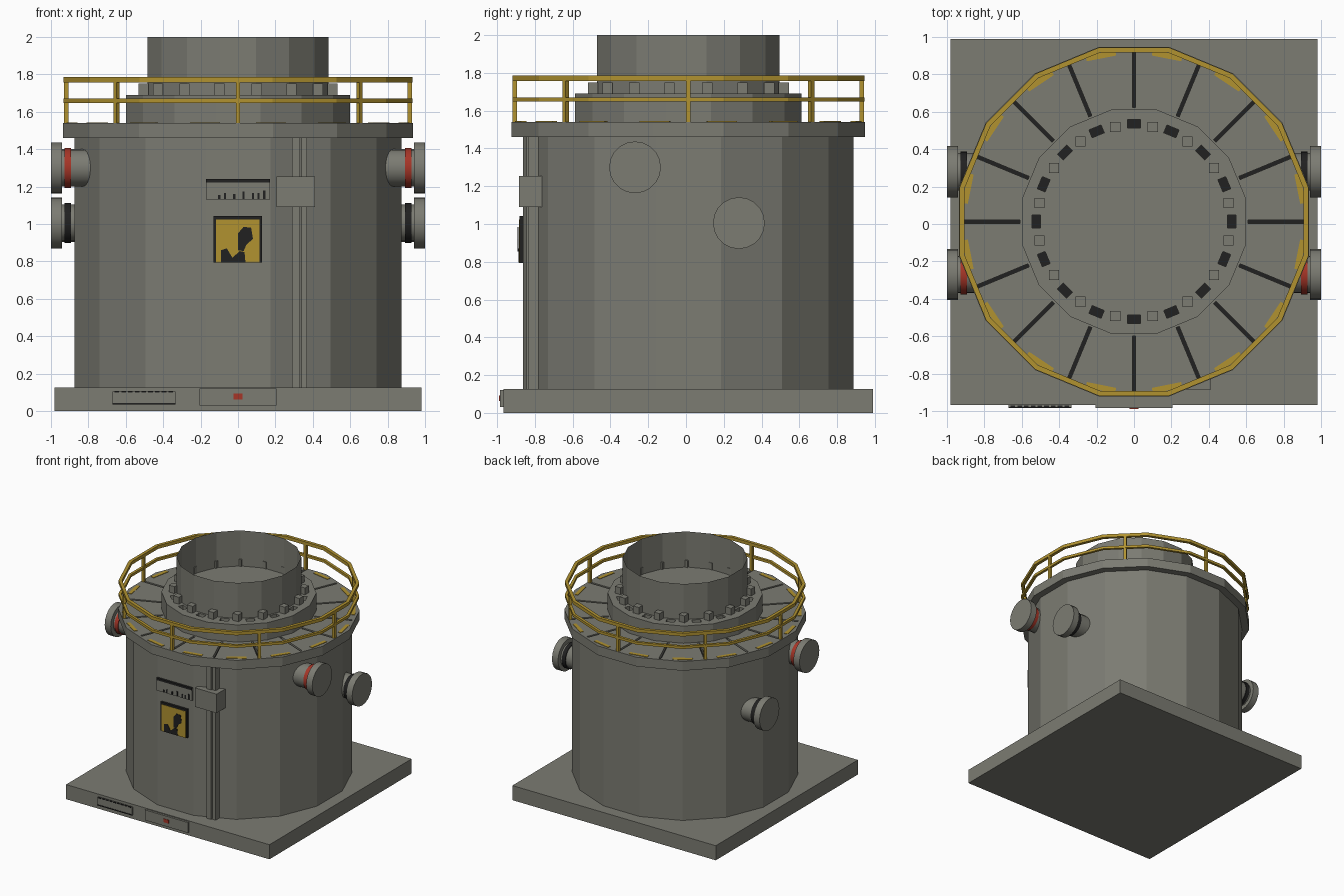
import bpy, bmesh, math
from mathutils import Matrix, Vector

if "Cube" in bpy.data.objects:
    bpy.data.objects.remove(bpy.data.objects["Cube"], do_unlink=True)

CY = 0.0125                     # drum axis sits slightly behind the origin
SIDES = 16
STEP = math.tau / SIDES


def material(name, rgb):
    m = bpy.data.materials.new(name)
    m.use_nodes = True
    m.diffuse_color = (*rgb, 1)
    m.node_tree.nodes["Principled BSDF"].inputs["Base Color"].default_value = (*rgb, 1)
    return m


GREY = material("weathered grey", (0.2, 0.2, 0.17))
YELLOW = material("safety yellow", (0.44, 0.29, 0.03))
RED = material("signal red", (0.38, 0.035, 0.02))
BLACK = material("soft black", (0.015, 0.015, 0.015))


def finish(name, bm, *mats):
    bmesh.ops.recalc_face_normals(bm, faces=bm.faces)
    me = bpy.data.meshes.new(name)
    bm.to_mesh(me)
    bm.free()
    for m in mats:
        me.materials.append(m)
    ob = bpy.data.objects.new(name, me)
    bpy.context.collection.objects.link(ob)
    return ob


def add_box(bm, x, y, z, turn=None):
    """Box from three (min, max) ranges, optionally turned by a matrix."""
    size = [b - a for a, b in (x, y, z)]
    mid = Vector([(a + b) / 2 for a, b in (x, y, z)])
    mat = Matrix.Translation(mid) @ Matrix.Diagonal((*size, 1))
    if turn:
        mat = turn @ mat
    return bmesh.ops.create_cube(bm, size=1, matrix=mat)["verts"]


def box(name, x, y, z, mat):
    bm = bmesh.new()
    add_box(bm, x, y, z)
    return finish(name, bm, mat)


def around(angle):
    return Matrix.Translation((0, CY, 0)) @ Matrix.Rotation(angle, 4, 'Z')


def lathe(name, profile, mat, closed=False):
    """Sixteen-sided surface from (apothem, z) points, a flat facing the front."""
    bm = bmesh.new()
    rows = []
    for r, z in profile:
        c = r / math.cos(STEP / 2)
        rows.append([bm.verts.new((c * math.cos((i + .5) * STEP),
                                   CY + c * math.sin((i + .5) * STEP), z))
                     for i in range(SIDES)])
    pairs = list(zip(rows, rows[1:] + rows[:1])) if closed == "ring" else list(zip(rows, rows[1:]))
    for a, b in pairs:
        for i in range(SIDES):
            j = (i + 1) % SIDES
            bm.faces.new((a[i], a[j], b[j], b[i]))
    if closed == "caps":
        bm.faces.new(rows[0])
        bm.faces.new(rows[-1])
    return finish(name, bm, mat)


def prism(name, r, z0, z1):
    return lathe(name, [(r, z0), (r, z1)], GREY, "caps")


def cut_slots(target, r, width, z, depth):
    """Sink a ring of narrow dark-bottomed slots into the top of a part."""
    bm = bmesh.new()
    for i in range(SIDES):
        add_box(bm, r, (-width / 2, width / 2), (z - depth, z + depth), around(i * STEP))
    for f in bm.faces:
        f.material_index = int(f.calc_center_median().z < z - depth * .9)
    cutter = finish("slot_cutter", bm, GREY, BLACK)
    cutter.hide_render = True
    target.data.materials.append(BLACK)
    mod = target.modifiers.new("slots", 'BOOLEAN')
    mod.operation = 'DIFFERENCE'
    mod.solver = 'EXACT'
    mod.object = cutter
    bpy.context.view_layer.objects.active = target
    bpy.ops.object.modifier_apply(modifier=mod.name)
    bpy.data.objects.remove(cutter, do_unlink=True)


# Main body
box("base_plate", (-.98, .98), (-.967, .99), (0, .127), GREY)
prism("drum", .875, .127, 1.46)
deck = prism("deck", .935, 1.46, 1.54)
cut_slots(deck, (.61, .915), .018, 1.54, .03)
collar = prism("collar", .6, 1.54, 1.69)
cut_slots(collar, (.5, .545), .07, 1.69, .05)
lathe("open_neck", [(.483, 1.69), (.483, 2.0)], GREY)

# Square bolts round the neck
bm = bmesh.new()
for i in range(SIDES):
    a = (i + .5) * STEP
    x, y = .515 * math.cos(a), CY + .515 * math.sin(a)
    add_box(bm, (x - .027, x + .027), (y - .027, y + .027), (1.69, 1.75))
finish("collar_bolts", bm, GREY)

# Railing
for name, z0, z1, inner in (("top_rail", 1.757, 1.785, .905), ("middle_rail", 1.648, 1.67, .91)):
    lathe(name, [(.932, z0), (.932, z1), (inner, z1), (inner, z0)], YELLOW, "ring")
bm = bmesh.new()
for i in range(8):
    add_box(bm, (.907, .931), (-.012, .012), (1.54, 1.765), around(i * math.tau / 8))
finish("rail_posts", bm, YELLOW)
bm = bmesh.new()
for i in range(SIDES):
    add_box(bm, (.89, .92), (-.08, .08), (1.54, 1.544), around((i + .5) * STEP))
finish("deck_edge_marks", bm, YELLOW)


# Side nozzles
def rod(name, side, x0, x1, y, z, r, mat):
    bm = bmesh.new()
    m = Matrix.Translation((side * (x0 + x1) / 2, y, z)) @ Matrix.Rotation(math.pi / 2, 4, 'Y')
    bmesh.ops.create_cone(bm, cap_ends=True, segments=20, radius1=r, radius2=r,
                          depth=x1 - x0, matrix=m)
    ob = finish(name, bm, mat)
    for p in ob.data.polygons:
        p.use_smooth = len(p.vertices) == 4
    ob.data.set_sharp_from_angle(angle=math.radians(30))


for side, word in ((1, "left"), (-1, "right")):
    for y, z, mat, level in ((-.27, 1.3, RED, "upper"), (.28, 1.005, BLACK, "lower")):
        tag = f"{word}_{level}_nozzle"
        rod(tag + "_pipe", side, .72, .95, y, z, .1, GREY)
        rod(tag + "_band", side, .893, .927, y, z, .107, mat)
        rod(tag + "_cap", side, .942, 1.0, y, z, .137, GREY)

# Conduits and junction box on the facet beside the front
for n, (x0, x1, y0) in enumerate(((.288, .332, -.845), (.34, .37, -.835))):
    box(f"conduit_{n + 1}", (x0, x1), (y0, -.76), (.127, 1.46), GREY)
box("junction_box", (.207, .413), (-.885, -.74), (1.09, 1.255), GREY)

# Name plate with dark top edge and worn marks
box("upper_plate", (-.17, .17), (-.878, -.86), (1.13, 1.235), GREY)
box("upper_plate_edge", (-.17, .17), (-.882, -.86), (1.222, 1.24), BLACK)
bm = bmesh.new()
for x, h in ((-.1, .02), (-.07, .03), (-.02, .025), (.03, .04), (.08, .03), (.11, .03), (.14, .045)):
    add_box(bm, (x - .006, x + .006), (-.882, -.87), (1.135, 1.135 + h))
finish("upper_plate_marks", bm, BLACK)

# Warning sign
box("sign_frame", (-.13, .127), (-.882, -.86), (.793, 1.043), BLACK)
box("sign_face", (-.118, .115), (-.885, -.87), (.793, 1.025), YELLOW)
blobs = {
    "sign_mark_high": [(0, .86), (.03, .855), (.045, .89), (.08, .92), (.07, .98),
                       (.03, .985), (0, .95)],
    "sign_mark_low": [(-.09, .795), (.04, .795), (.035, .85), (.01, .855), (-.03, .82),
                      (-.06, .87), (-.09, .86)],
}
for name, pts in blobs.items():
    bm = bmesh.new()
    bm.faces.new([bm.verts.new((x, -.888, z)) for x, z in pts])
    ob = finish(name, bm, BLACK)
    ob.modifiers.new("thickness", 'SOLIDIFY').thickness = .003

# Panels on the base edge
box("base_panel", (-.207, .207), (-.985, -.96), (.03, .12), GREY)
box("base_light", (-.025, .025), (-.989, -.98), (.063, .093), RED)
box("base_tag", (-.67, -.335), (-.98, -.96), (.037, .105), GREY)
box("base_tag_line", (-.67, -.335), (-.983, -.97), (.035, .043), BLACK)
bm = bmesh.new()
for i in range(9):
    x = -.66 + i * .036
    add_box(bm, (x, x + .025), (-.983, -.97), (.099, .106))
finish("base_tag_dashes", bm, BLACK)
